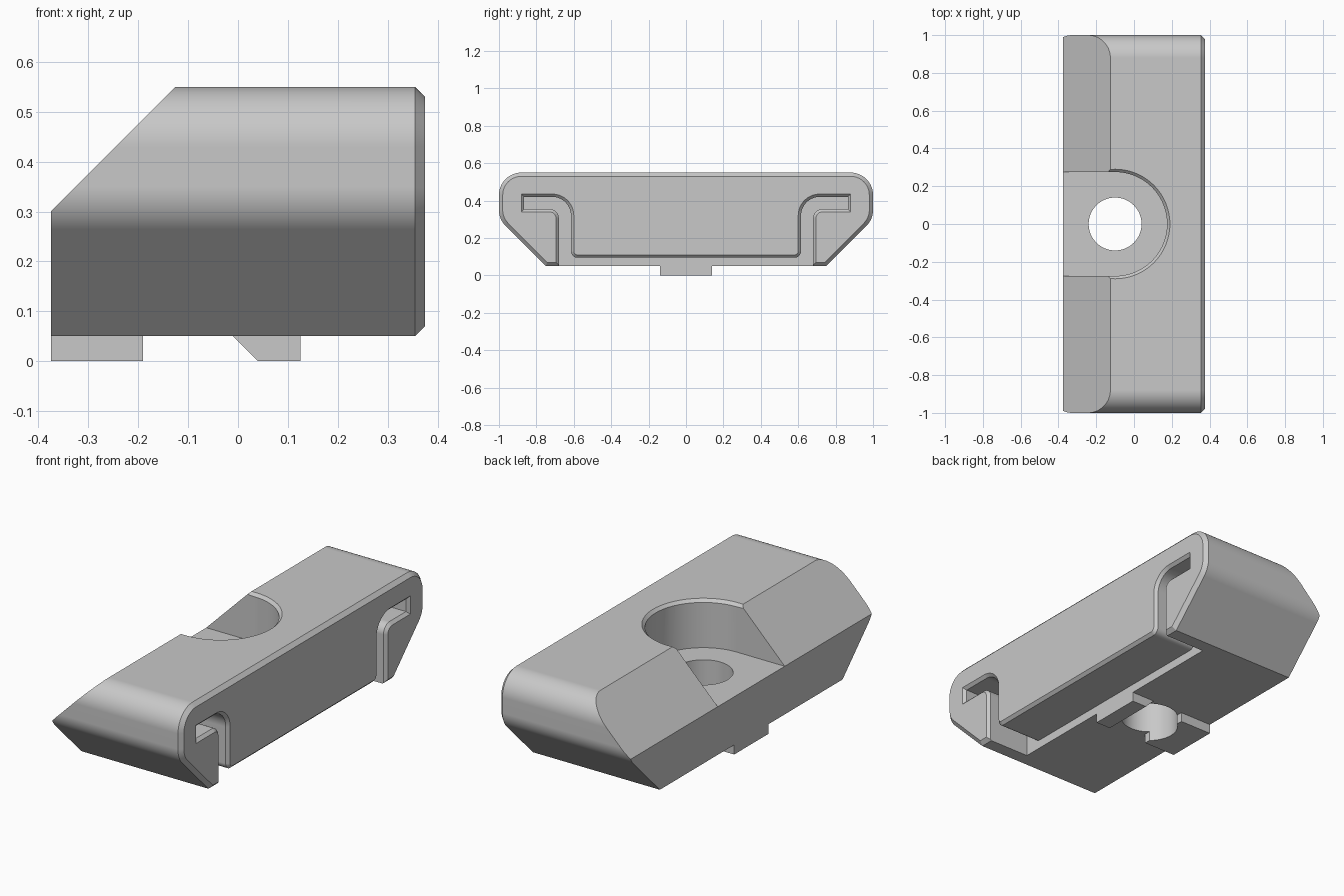
import bpy, bmesh, math
from mathutils import Vector

if "Cube" in bpy.data.objects:
    bpy.data.objects.remove(bpy.data.objects["Cube"], do_unlink=True)

grey = bpy.data.materials.new("light_grey")
grey.use_nodes = True
grey.diffuse_color = (0.58, 0.58, 0.58, 1)
grey.node_tree.nodes["Principled BSDF"].inputs["Base Color"].default_value = grey.diffuse_color

SEGMENTS = 14
HOLE_X = -0.10
HOLE_R = 0.14
BORE_R = 0.275


def rounded(corners):
    """Closed outline from (u, v, radius) corners."""
    out = []
    n = len(corners)
    for i, (u, v, r) in enumerate(corners):
        p = Vector((u, v))
        if r == 0:
            out.append(p)
            continue
        a = (Vector(corners[i - 1][:2]) - p).normalized()
        b = (Vector(corners[(i + 1) % n][:2]) - p).normalized()
        half = a.angle(b) / 2
        centre = p + (a + b).normalized() * (r / math.sin(half))
        start = p + a * (r / math.tan(half)) - centre
        end = p + b * (r / math.tan(half)) - centre
        sweep = math.atan2(start.x * end.y - start.y * end.x, start.dot(end))
        for k in range(SEGMENTS + 1):
            t = sweep * k / SEGMENTS
            c, s = math.cos(t), math.sin(t)
            out.append(centre + Vector((start.x * c - start.y * s, start.x * s + start.y * c)))
    return out


def offset(outline, d):
    """Grow (d > 0) or shrink a counter-clockwise outline with mitred corners."""
    out = []
    n = len(outline)
    for i, p in enumerate(outline):
        a = (p - outline[i - 1]).normalized()
        b = (outline[(i + 1) % n] - p).normalized()
        na, nb = Vector((a.y, -a.x)), Vector((b.y, -b.x))
        out.append(p + (na + nb) * (d / (1 + na.dot(nb))))
    return out


def loft(name, sections, place):
    """Join equal outlines at successive levels and cap both ends."""
    bm = bmesh.new()
    rings = [[bm.verts.new(place(p, level)) for p in outline] for level, outline in sections]
    n = len(rings[0])
    for low, high in zip(rings, rings[1:]):
        for i in range(n):
            j = (i + 1) % n
            bm.faces.new((low[i], low[j], high[j], high[i]))
    bm.faces.new(rings[0])
    bm.faces.new(rings[-1])
    bmesh.ops.recalc_face_normals(bm, faces=bm.faces)
    mesh = bpy.data.meshes.new(name)
    bm.to_mesh(mesh)
    bm.free()
    mesh.materials.append(grey)
    obj = bpy.data.objects.new(name, mesh)
    bpy.context.collection.objects.link(obj)
    return obj


def along_x(p, x):
    return (x, p.x, p.y)


def along_y(p, y):
    return (p.x, y, p.y)


def along_z(p, z):
    return (p.x, p.y, z)


def circle(r, n=96):
    return [Vector((HOLE_X + r * math.cos(math.tau * k / n), r * math.sin(math.tau * k / n)))
            for k in range(n)]


def mirrored(half):
    """Add the -u half to a counter-clockwise +u half."""
    return rounded(half + [(-u, v, r) for u, v, r in reversed(half)])


def cut(obj, cutters):
    bpy.context.view_layer.objects.active = obj
    for cutter in cutters:
        cutter.hide_render = True
        mod = obj.modifiers.new("cut", "BOOLEAN")
        mod.operation = "DIFFERENCE"
        mod.solver = "EXACT"
        mod.object = cutter
        bpy.ops.object.modifier_apply(modifier=mod.name)


def finish(obj):
    bpy.ops.object.select_all(action="DESELECT")
    obj.select_set(True)
    bpy.context.view_layer.objects.active = obj
    bpy.ops.object.shade_smooth_by_angle(angle=math.radians(20))
    mod = obj.modifiers.new("even_shading", "WEIGHTED_NORMAL")
    mod.keep_sharp = True


# Clamp body with a chamfered edge on the +x face
body_outline = mirrored([(0.75, 0.05, 0), (1, 0.30, 0.12), (1, 0.55, 0.12)])
body = loft("clamp_body", [(-0.375, body_outline), (0.355, body_outline),
                           (0.375, offset(body_outline, -0.02))], along_x)

# Sloped top on the -x side
slope = loft("slope_cutter", [(y, [Vector(p) for p in ((-0.475, 0.2), (-0.025, 0.65), (-0.475, 0.65))])
                              for y in (-1.2, 1.2)], along_y)

# Hooked clip channel and underside recess, flared at the mouth
channel_outline = mirrored([(0.68, -0.05, 0), (0.68, 0.355, 0.05), (0.865, 0.355, 0),
                            (0.865, 0.42, 0), (0.615, 0.42, 0.10), (0.615, 0.095, 0.035)])
channel = loft("channel_cutter", [(0.125, channel_outline), (0.36, channel_outline),
                                  (0.39, offset(channel_outline, 0.03))], along_x)

# Bolt head pocket, open towards -x, with a chamfered rim
arc = [Vector((HOLE_X + BORE_R * math.cos(t), BORE_R * math.sin(t)))
       for t in (math.pi * (k / 48 - 0.5) for k in range(49))]
pocket_outline = arc + [Vector((-0.6, BORE_R)), Vector((-0.6, -BORE_R))]
pocket = loft("pocket_cutter", [(0.30, pocket_outline), (0.70, pocket_outline)], along_z)
rim = loft("rim_cutter", [(0.53, circle(BORE_R - 0.005)), (0.57, circle(BORE_R + 0.035))], along_z)

# Bolt hole
hole = loft("hole_cutter", [(-0.2, circle(HOLE_R)), (0.8, circle(HOLE_R))], along_z)

cut(body, [slope, channel, pocket, rim, hole])
finish(body)

# Locating tabs under the body, notched by the bolt hole
tabs = {
    "outer_locating_tab": [(-0.375, 0), (-0.19, 0), (-0.19, 0.05), (-0.375, 0.05)],
    "inner_locating_tab": [(0.04, 0), (0.125, 0), (0.125, 0.05), (-0.01, 0.05)],
}
for name, points in tabs.items():
    outline = [Vector(p) for p in points]
    tab = loft(name, [(-0.14, outline), (0.14, outline)], along_y)
    cut(tab, [hole])
    finish(tab)

for cutter in (slope, channel, pocket, rim, hole):
    bpy.data.objects.remove(cutter, do_unlink=True)
